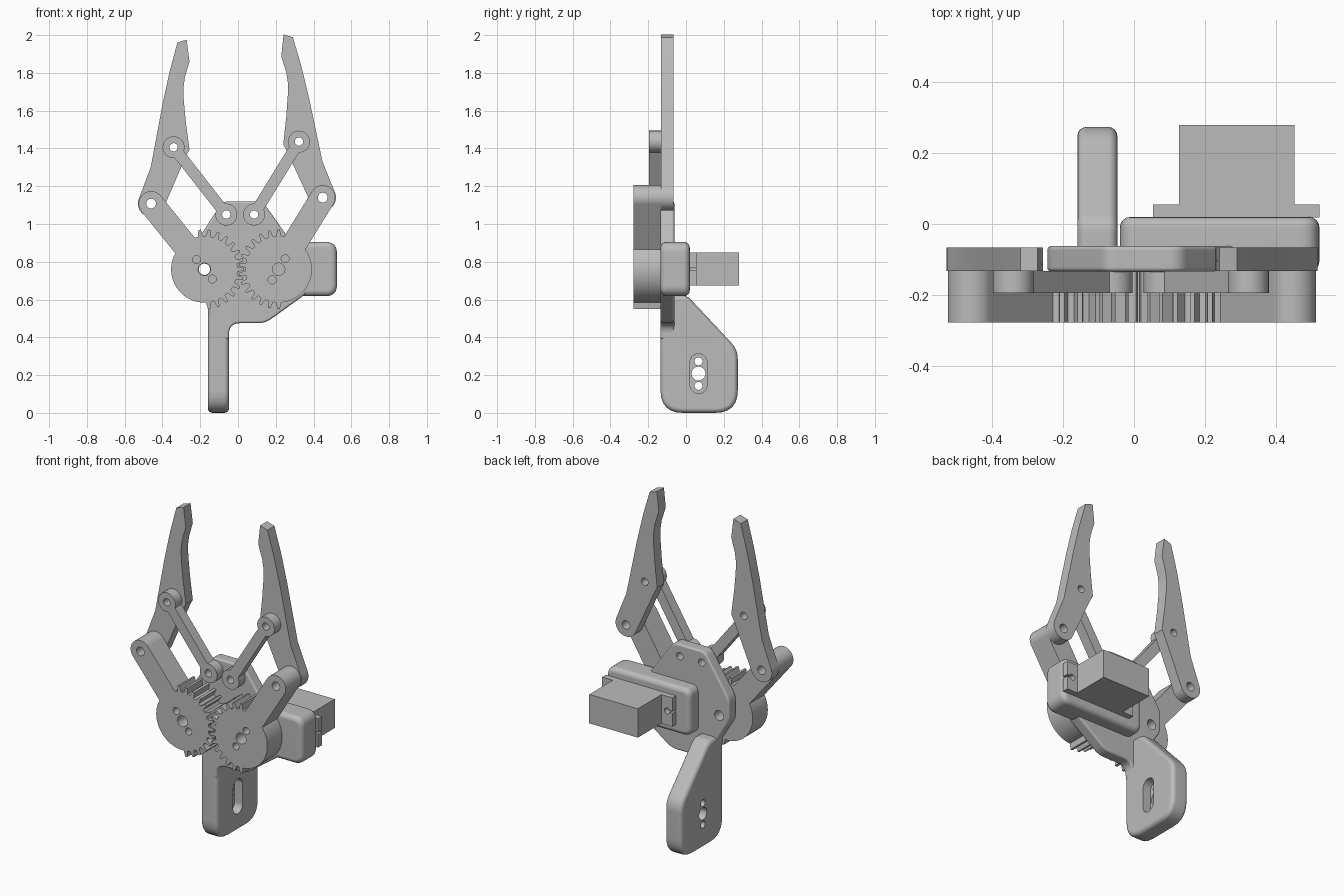
import bpy, bmesh
from math import sin, cos, pi, radians, atan2, asin
from mathutils import Vector

if "Cube" in bpy.data.objects:
    bpy.data.objects.remove(bpy.data.objects["Cube"])

grey = bpy.data.materials.new("plain_grey")
grey.use_nodes = True
grey.diffuse_color = (0.5, 0.5, 0.5, 1)
grey.node_tree.nodes["Principled BSDF"].inputs["Base Color"].default_value = (0.5, 0.5, 0.5, 1)

FRONT, MID, PLATE_BACK = -0.278, -0.133, -0.066


def arc(c, r, a0, a1, n=16):
    """Points on an arc, angles in radians."""
    return [(c[0] + r * cos(a0 + (a1 - a0) * i / n),
             c[1] + r * sin(a0 + (a1 - a0) * i / n)) for i in range(n + 1)]


def circle(c, r, n=28):
    return arc(c, r, 0, 2 * pi, n)[:-1]


def fillet(corners, n=6):
    """Round each (u, v, cut) corner; a cut of zero stays sharp."""
    out = []
    for i, (u, v, cut) in enumerate(corners):
        p = Vector((u, v))
        if not cut:
            out.append((u, v))
            continue
        before = Vector(corners[i - 1][:2])
        after = Vector(corners[(i + 1) % len(corners)][:2])
        a = p + (before - p).normalized() * cut
        b = p + (after - p).normalized() * cut
        for k in range(n + 1):
            t = k / n
            out.append(tuple(a * (1 - t) ** 2 + p * 2 * t * (1 - t) * 0.95
                             + p * 0.05 * 2 * t * (1 - t) + b * t * t))
    return out


def prism(name, outlines, lo, hi, axis="y"):
    """Extrude outlines along y (given as x, z) or along x (given as y, z)."""
    bm = bmesh.new()
    for pts in outlines:
        rings = []
        for d in (lo, hi):
            rings.append([bm.verts.new((u, d, v) if axis == "y" else (d, u, v)) for u, v in pts])
        bm.faces.new(rings[0])
        bm.faces.new(rings[1][::-1])
        for i in range(len(pts)):
            j = (i + 1) % len(pts)
            bm.faces.new((rings[0][j], rings[0][i], rings[1][i], rings[1][j]))
    bmesh.ops.recalc_face_normals(bm, faces=bm.faces)
    mesh = bpy.data.meshes.new(name)
    bm.to_mesh(mesh)
    bm.free()
    mesh.materials.append(grey)
    obj = bpy.data.objects.new(name, mesh)
    bpy.context.collection.objects.link(obj)
    return obj


def activate(obj):
    bpy.ops.object.select_all(action="DESELECT")
    obj.select_set(True)
    bpy.context.view_layer.objects.active = obj


def bevel(obj, width):
    activate(obj)
    m = obj.modifiers.new("soft_edges", "BEVEL")
    m.width, m.segments, m.limit_method, m.angle_limit = width, 4, "ANGLE", radians(40)
    bpy.ops.object.modifier_apply(modifier=m.name)


def cut(obj, outlines, lo=-1, hi=1, axis="y"):
    """Cut openings straight through, or to a chosen depth."""
    cutter = prism("cutter", outlines, lo, hi, axis)
    activate(obj)
    m = obj.modifiers.new("openings", "BOOLEAN")
    m.operation, m.solver, m.object = "DIFFERENCE", "EXACT", cutter
    bpy.ops.object.modifier_apply(modifier=m.name)
    bpy.data.objects.remove(cutter)


def finish(obj):
    activate(obj)
    bpy.ops.object.shade_smooth_by_angle(angle=radians(32))
    m = obj.modifiers.new("flat_faces", "WEIGHTED_NORMAL")
    m.keep_sharp = True


# Finger outline relative to its lower pivot, seen on the right-hand side
FINGER = [(-0.002, 0.192), (0.060, 0.524), (0.098, 0.699), (0.139, 0.852), (0.188, 0.868),
          (0.203, 0.752), (0.178, 0.665), (0.171, 0.610), (0.173, 0.545), (0.184, 0.430),
          (0.203, 0.286), (0.185, 0.252)]
TEETH, ROOT, TIP = 26, 0.176, 0.211


def gear_arm(name, centre, pivot, s, phase):
    """Half-toothed gear with an arm; s = -1 mirrors it in x."""
    reach = Vector(((pivot[0] - centre[0]) * s, pivot[1] - centre[1]))
    a, w = atan2(reach.y, reach.x), 0.066
    half, step = asin(w / ROOT), 2 * pi / TEETH
    pts = []
    for k in range(-6, 8):
        mid = (k - phase) * step
        for r, off in ((ROOT, -0.3), (TIP, -0.13), (TIP, 0.13), (ROOT, 0.3)):
            pts.append((r * cos(mid + off * step), r * sin(mid + off * step)))
    pts += [(ROOT * cos(a - half), ROOT * sin(a - half))]
    pts += arc(reach, w, a - pi / 2, a + pi / 2)
    pts += arc((0, 0), ROOT, a + half, 1.5 * pi - 0.1, 28)
    obj = prism(name, [[(centre[0] + s * x, centre[1] + z) for x, z in pts]], FRONT, MID)
    holes = [circle(centre, 0.033), circle(pivot, 0.026)]
    for sign in (-1, 1):
        holes.append(circle((centre[0] + sign * s * 0.066 * cos(a),
                             centre[1] + sign * 0.066 * sin(a)), 0.021))
    cut(obj, holes)
    finish(obj)


def link(name, p, q):
    """Flat bar with a round eye at each end."""
    a, r = atan2(q[1] - p[1], q[0] - p[0]), 0.058
    h = asin(0.03 / r)
    obj = prism(name, [arc(p, r, a + h, a + 2 * pi - h, 24)
                       + arc(q, r, a + pi + h, a + 3 * pi - h, 24)], -0.195, MID)
    cut(obj, [circle(p, 0.022), circle(q, 0.022)])
    finish(obj)


def finger(name, pivot, joint, s, turn):
    pts = FINGER + arc((0, 0), 0.07, radians(-27), radians(-205))
    c, d = cos(turn), sin(turn)
    obj = prism(name, [[(pivot[0] + s * (x * c - z * d), pivot[1] + x * d + z * c)
                        for x, z in pts]], MID, PLATE_BACK)
    cut(obj, [circle(pivot, 0.026), circle(joint, 0.022)])
    finish(obj)


# Two jaws: gear, arm pivot, finger joint, link anchor
JAWS = [("right", 1, (-0.178, 0.76), (-0.46, 1.108), (-0.341, 1.406), (-0.062, 1.05), 0, 0),
        ("left", -1, (0.215, 0.76), (0.449, 1.14), (0.323, 1.436), (0.085, 1.05), -1.3, 0.5)]
for side, s, gear, pivot, joint, anchor, turn, phase in JAWS:
    gear_arm(side + "_gear_arm", gear, pivot, s, phase)
    link(side + "_link", anchor, joint)
    finger(side + "_finger", pivot, joint, s, radians(turn))

# Base plate
plate = prism("base_plate", [fillet([
    (-0.08, 1.12, 0.03), (0.13, 1.12, 0.03), (0.3, 0.88, 0.03), (0.36, 0.63, 0),
    (0.145, 0.475, 0.04), (-0.048, 0.475, 0.06), (-0.048, 0.39, 0), (-0.14, 0.39, 0),
    (-0.158, 0.6, 0), (-0.245, 0.74, 0.03), (-0.245, 0.87, 0.03)])], MID - 0.002, -0.062)
bevel(plate, 0.012)
cut(plate, [circle(JAWS[0][2], 0.03), circle(JAWS[0][5], 0.022), circle(JAWS[1][5], 0.022)])
finish(plate)

# Servo housing
housing = prism("servo_housing", [fillet([
    (-0.04, 0.618, 0.05), (0.524, 0.618, 0.06), (0.524, 0.905, 0.06), (-0.04, 0.905, 0.05)])],
    MID - 0.002, 0.02)
bevel(housing, 0.03)
finish(housing)

# Servo body and its slotted mounting flange
body = prism("servo_body", [[(0.127, 0.675), (0.453, 0.675), (0.453, 0.85), (0.127, 0.85)]], 0.05, 0.28)
finish(body)
flange = prism("servo_flange", [[(0.053, 0.675), (0.524, 0.675), (0.524, 0.85), (0.053, 0.85)]],
               0.018, 0.055)
for edge, s in ((0.053, 1), (0.524, -1)):
    eye = (edge + s * 0.036, 0.762)
    cut(flange, [circle(eye, 0.018)])
    slit = [(edge - s * 0.02, 0.756), (eye[0], 0.756), (eye[0], 0.768), (edge - s * 0.02, 0.768)]
    cut(flange, [slit])
finish(flange)

# Mounting leg with horn holes on one side and a recess on the other
leg = prism("mounting_leg", [fillet([
    (-0.135, 0, 0.12), (0.274, 0, 0.12), (0.274, 0.335, 0.05), (0.005, 0.622, 0.03),
    (-0.135, 0.622, 0)])], -0.16, -0.047, "x")
bevel(leg, 0.025)
cut(leg, [circle((0.066, 0.208), 0.037), circle((0.066, 0.273), 0.021),
          circle((0.066, 0.143), 0.021)], axis="x")
cut(leg, [arc((0.066, 0.268), 0.045, 0, pi) + arc((0.066, 0.148), 0.045, pi, 2 * pi)],
    -0.1, 0.1, "x")
finish(leg)
